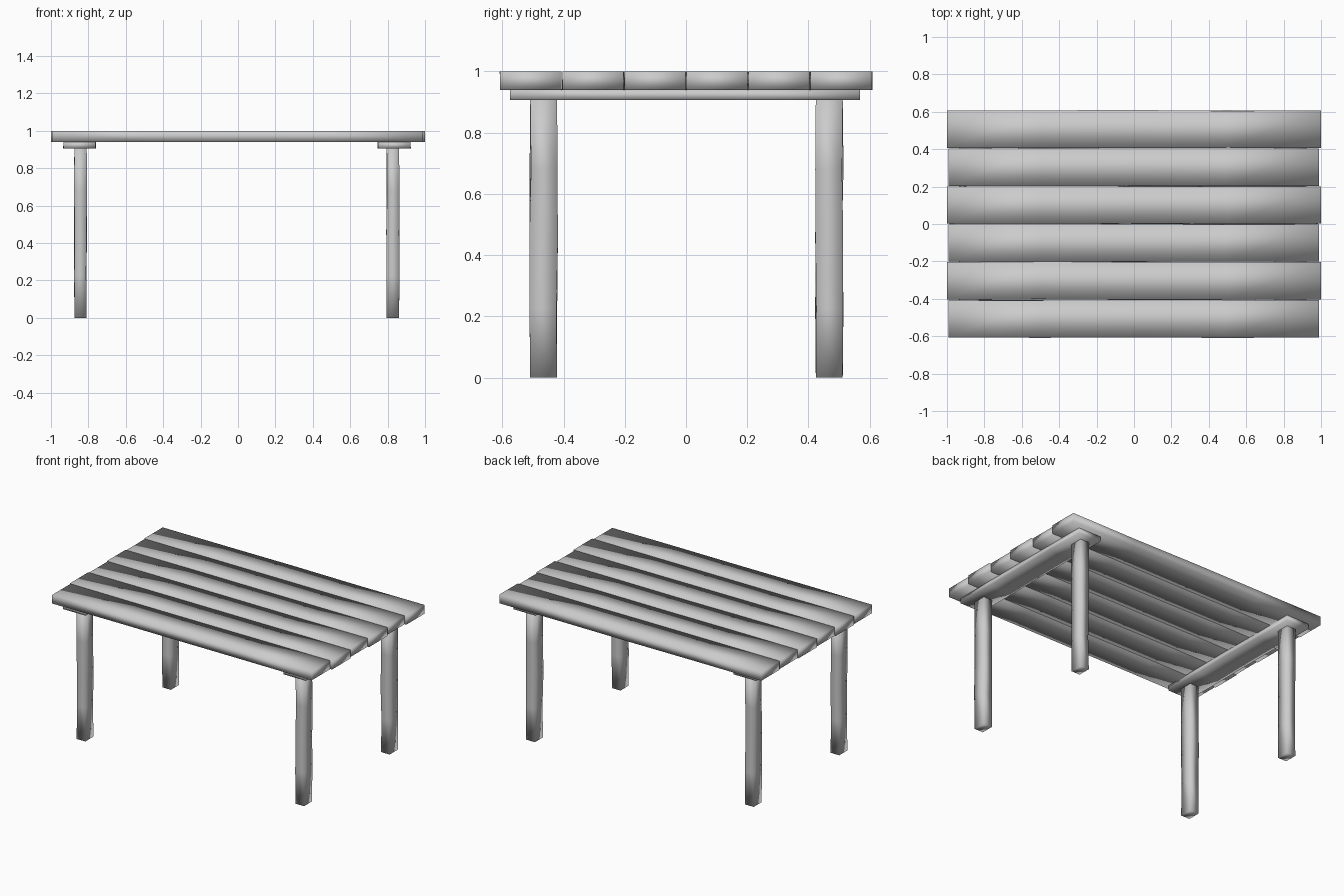
import bpy, bmesh, random
from mathutils import Vector

if "Cube" in bpy.data.objects:
    bpy.data.objects.remove(bpy.data.objects["Cube"])

random.seed(4)


def timber(name, lo, hi, axis, cuts=3, wobble=0.003):
    """Rough-sawn board: a box cut along its length, with slightly uneven middle sections."""
    lo, hi = Vector(lo), Vector(hi)
    bm = bmesh.new()
    bmesh.ops.create_cube(bm, size=1)
    for v in bm.verts:
        v.co = Vector([(lo[i] + hi[i]) / 2 + v.co[i] * (hi[i] - lo[i]) for i in range(3)])
    long_edges = [e for e in bm.edges
                  if abs(e.verts[0].co[axis] - e.verts[1].co[axis]) > 1e-4]
    bmesh.ops.subdivide_edges(bm, edges=long_edges, cuts=cuts, use_grid_fill=True)
    for v in bm.verts:
        if lo[axis] + 1e-4 < v.co[axis] < hi[axis] - 1e-4:
            for i in (0, 1):
                if i != axis:
                    v.co[i] += random.uniform(-wobble, wobble)
    bmesh.ops.recalc_face_normals(bm, faces=bm.faces)
    for f in bm.faces:
        f.smooth = True
    mesh = bpy.data.meshes.new(name)
    bm.to_mesh(mesh)
    bm.free()
    obj = bpy.data.objects.new(name, mesh)
    bpy.context.collection.objects.link(obj)
    return obj


# Table top: six planks with alternating end offsets
for i in range(6):
    y = -0.507 + i * 0.2028
    x0, x1 = ((-0.993, 0.988), (-1.0, 1.0))[i % 2]
    timber(f"top_plank_{i + 1}", (x0, y - 0.1, 0.94), (x1, y + 0.1, 1.0), 0)

# Cross beams under the planks, each carrying two legs
for side, beam_x, leg_x in (("left", -0.847, -0.842), ("right", 0.835, 0.828)):
    timber(f"{side}_cross_beam", (beam_x - 0.086, -0.575, 0.906),
           (beam_x + 0.086, 0.568, 0.94), 1)
    for end, y in (("front", -0.465), ("back", 0.468)):
        timber(f"{end}_{side}_leg", (leg_x - 0.033, y - 0.044, 0),
               (leg_x + 0.033, y + 0.044, 0.908), 2)
